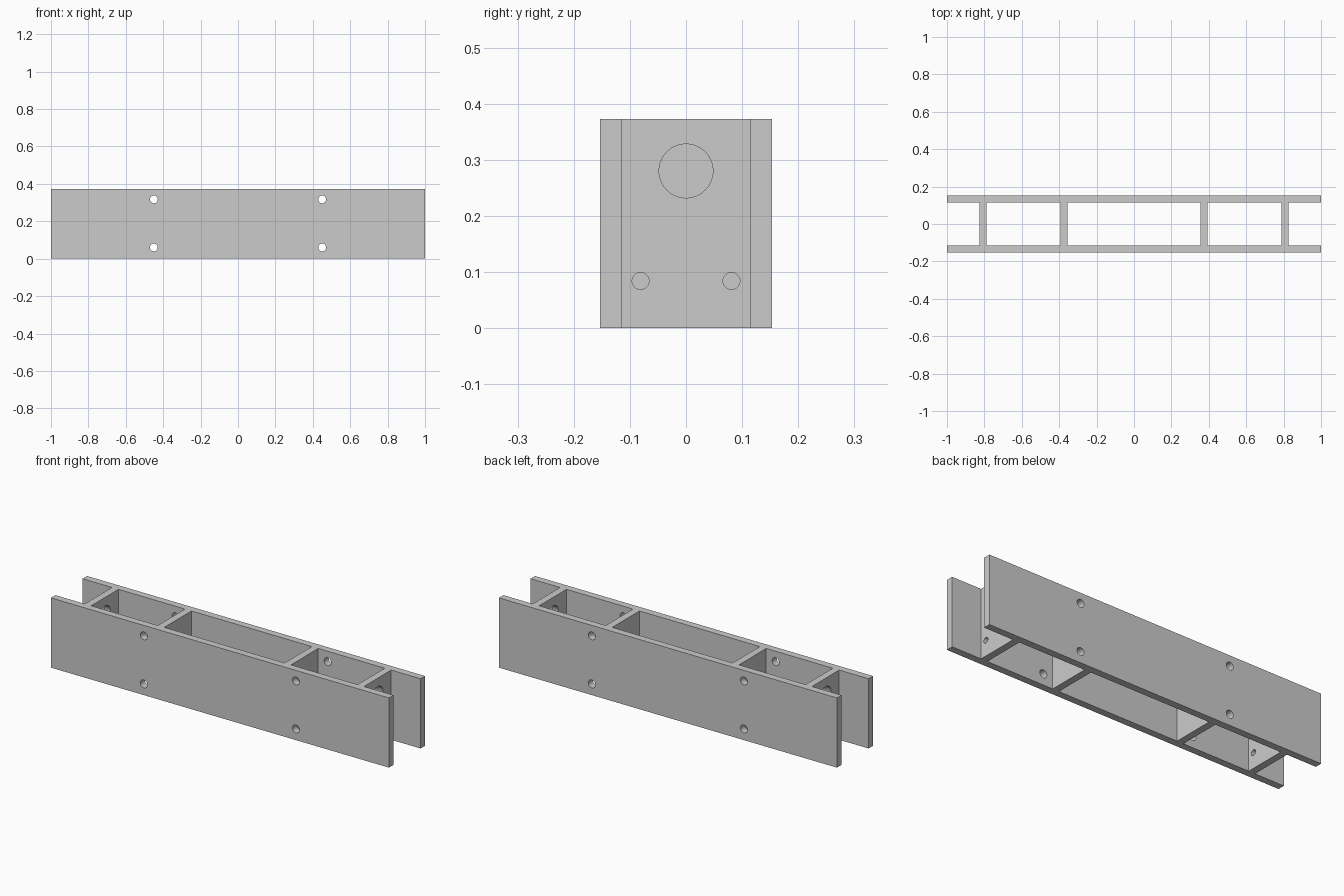
import bpy, bmesh
from math import radians
from mathutils import Matrix, Vector

if "Cube" in bpy.data.objects:
    bpy.data.objects.remove(bpy.data.objects["Cube"])

HEIGHT = 0.373
HALF_W, INNER_W = 0.153, 0.115
RIB_T = 0.038
OUTER_RIB, INNER_RIB = 0.807, 0.375


def add_box(bm, x0, x1, half_y, z0, z1):
    mat = Matrix.Translation(((x0 + x1) / 2, 0, (z0 + z1) / 2))
    mat = mat @ Matrix.Diagonal((x1 - x0, 2 * half_y, z1 - z0, 1))
    bmesh.ops.create_cube(bm, size=1, matrix=mat)


def add_rod(bm, centre, radius, length, axis):
    rot = Vector((0, 0, 1)).rotation_difference(Vector(axis)).to_matrix().to_4x4()
    bmesh.ops.create_cone(bm, cap_ends=True, segments=48, radius1=radius,
                          radius2=radius, depth=length,
                          matrix=Matrix.Translation(centre) @ rot)


def make_object(name, bm):
    mesh = bpy.data.meshes.new(name)
    bm.to_mesh(mesh)
    bm.free()
    obj = bpy.data.objects.new(name, mesh)
    bpy.context.collection.objects.link(obj)
    return obj


def cut(target, cutter):
    cutter.hide_render = True
    mod = target.modifiers.new("cut", 'BOOLEAN')
    mod.operation, mod.solver, mod.object = 'DIFFERENCE', 'EXACT', cutter
    bpy.context.view_layer.objects.active = target
    bpy.ops.object.modifier_apply(modifier=mod.name)
    bpy.data.objects.remove(cutter)


# Solid beam blank
bm = bmesh.new()
add_box(bm, -1, 1, HALF_W, 0, HEIGHT)
beam = make_object("ribbed_beam", bm)

# Bays between the cross ribs, open at both ends
ribs = (-OUTER_RIB, -INNER_RIB, INNER_RIB, OUTER_RIB)
starts = [-1.2] + [x + RIB_T / 2 for x in ribs]
ends = [x - RIB_T / 2 for x in ribs] + [1.2]
bm = bmesh.new()
for x0, x1 in zip(starts, ends):
    add_box(bm, x0, x1, INNER_W, -0.1, HEIGHT + 0.1)
cut(beam, make_object("bay_cutter", bm))

# Bolt holes through the side plates, and holes in the outer ribs
bm = bmesh.new()
for s in (-1, 1):
    for z in (0.06, 0.317):
        add_rod(bm, (s * 0.45, 0, z), 0.021, 0.5, (0, 1, 0))
    for y, z, r in ((0, 0.28, 0.048), (-0.081, 0.084, 0.015), (0.081, 0.084, 0.015)):
        add_rod(bm, (s * OUTER_RIB, y, z), r, 0.1, (1, 0, 0))
cut(beam, make_object("hole_cutter", bm))

# Smooth hole walls, sharp plate edges
beam.select_set(True)
bpy.context.view_layer.objects.active = beam
bpy.ops.object.shade_smooth_by_angle(angle=radians(30))
